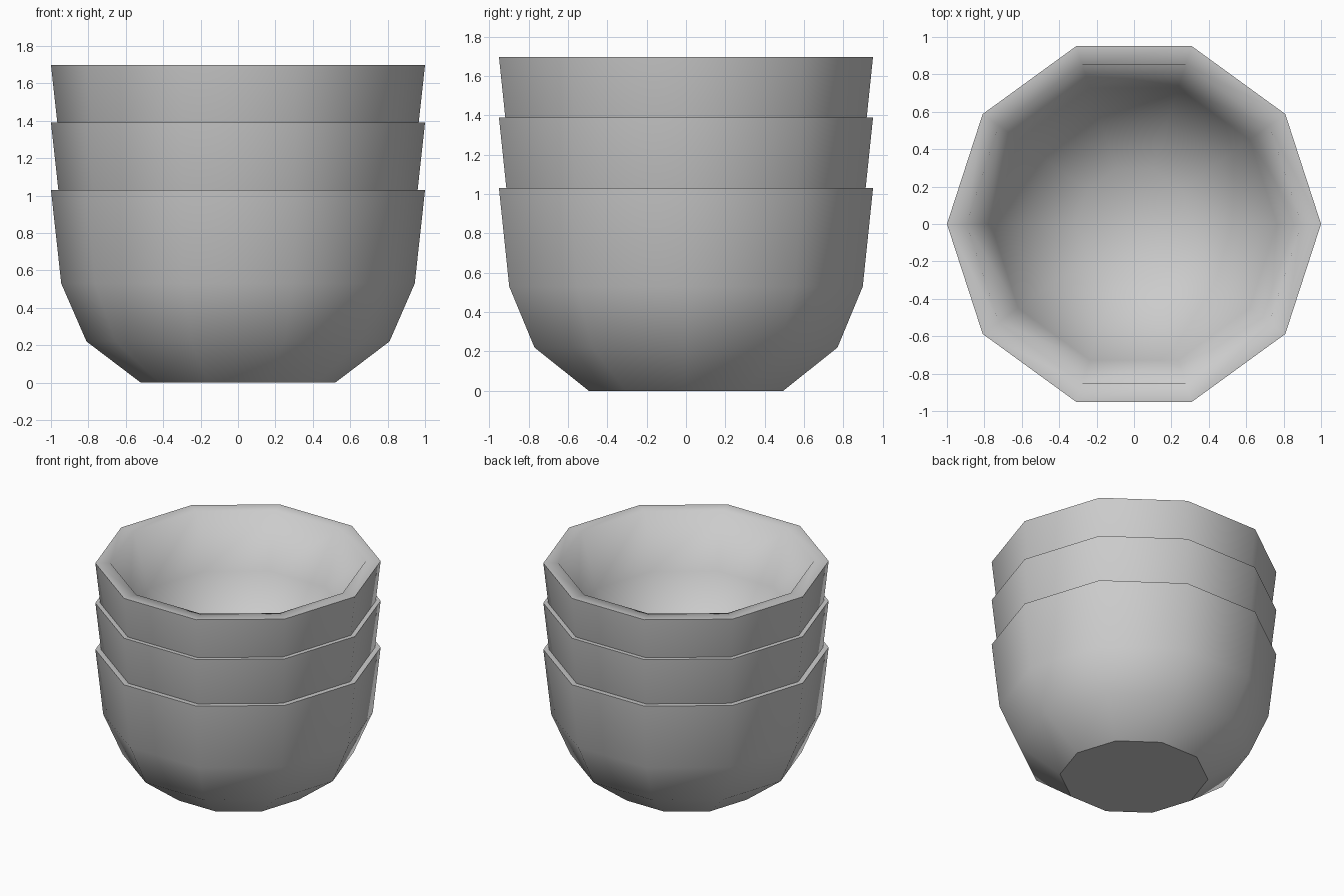
import bpy
import bmesh
from math import cos, sin, tau

SIDES = 10
RIM = 1.03
# Radius and height pairs, from the foot up the outside, over the rim, down the inside
OUTSIDE = [(0.52, 0), (0.81, 0.22), (0.945, 0.53), (1.0, RIM)]
INSIDE = [(0.895, RIM), (0.765, 0.62), (0.57, 0.38), (0.31, 0.2)]

cube = bpy.data.objects.get("Cube")
if cube:
    bpy.data.objects.remove(cube, do_unlink=True)

grey = bpy.data.materials.new("light grey")
grey.use_nodes = True
colour = (0.6, 0.6, 0.6, 1)
grey.diffuse_color = colour
grey.node_tree.nodes["Principled BSDF"].inputs["Base Color"].default_value = colour


def make_bowl(name, height):
    bm = bmesh.new()
    rings = [[bm.verts.new((r * cos(i * tau / SIDES), r * sin(i * tau / SIDES), z))
              for i in range(SIDES)] for r, z in OUTSIDE + INSIDE]
    # Walls and rim
    for low, high in zip(rings, rings[1:]):
        for i in range(SIDES):
            j = (i + 1) % SIDES
            bm.faces.new((low[i], low[j], high[j], high[i]))
    # Foot and inner floor
    bm.faces.new(rings[0][::-1])
    bm.faces.new(rings[-1])
    for face in bm.faces:
        face.smooth = True
    # Crisp edges around the foot and the outer rim
    for ring in (rings[0], rings[len(OUTSIDE) - 1]):
        for i in range(SIDES):
            bm.edges.get((ring[i], ring[(i + 1) % SIDES])).smooth = False
    mesh = bpy.data.meshes.new(name)
    bm.to_mesh(mesh)
    bm.free()
    mesh.materials.append(grey)
    bowl = bpy.data.objects.new(name, mesh)
    bowl.location.z = height
    bpy.context.collection.objects.link(bowl)


# Stack of nested bowls
for name, height in (("bottom_bowl", 0), ("middle_bowl", 0.36), ("top_bowl", 0.668)):
    make_bowl(name, height)
